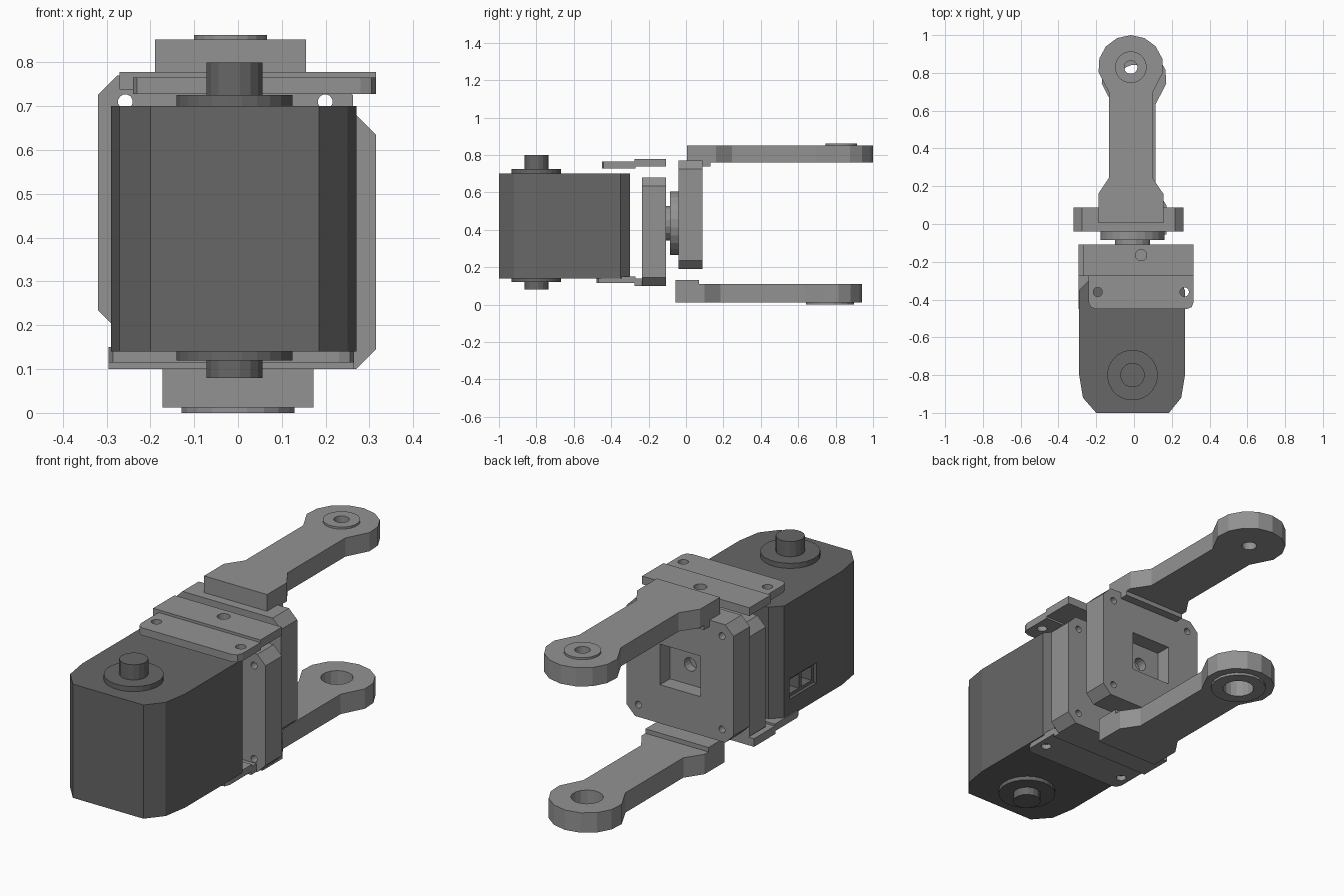
import bpy, bmesh, math
from mathutils import Vector

if "Cube" in bpy.data.objects:
    bpy.data.objects.remove(bpy.data.objects["Cube"], do_unlink=True)


def material(name, value):
    m = bpy.data.materials.new(name)
    m.use_nodes = True
    colour = (value, value, value, 1)
    m.diffuse_color = colour
    m.node_tree.nodes["Principled BSDF"].inputs["Base Color"].default_value = colour
    return m


LIGHT = material("light grey", 0.29)
DARK = material("dark grey", 0.135)


def prism(name, pts, axis, lo, hi, mat=LIGHT):
    """Extrude a 2D outline from lo to hi along an axis."""
    place = {"x": lambda u, v, w: (w, u, v),
             "y": lambda u, v, w: (u, w, v),
             "z": lambda u, v, w: (u, v, w)}[axis]
    bm = bmesh.new()
    face = bm.faces.new([bm.verts.new(place(u, v, lo)) for u, v in pts])
    new = bmesh.ops.extrude_face_region(bm, geom=[face])["geom"]
    shift = Vector(place(0, 0, hi - lo))
    bmesh.ops.translate(bm, vec=shift, verts=[g for g in new if isinstance(g, bmesh.types.BMVert)])
    bmesh.ops.recalc_face_normals(bm, faces=bm.faces)
    me = bpy.data.meshes.new(name)
    bm.to_mesh(me)
    bm.free()
    me.materials.append(mat)
    ob = bpy.data.objects.new(name, me)
    bpy.context.collection.objects.link(ob)
    return ob


def ring(cu, cv, r, n=16):
    return [(cu + r * math.cos(math.tau * (i + .5) / n),
             cv + r * math.sin(math.tau * (i + .5) / n)) for i in range(n)]


def rect(u0, u1, v0, v1, c=0.0):
    """Rectangle outline with optional chamfered corners."""
    if not c:
        return [(u0, v0), (u1, v0), (u1, v1), (u0, v1)]
    return [(u0 + c, v0), (u1 - c, v0), (u1, v0 + c), (u1, v1 - c),
            (u1 - c, v1), (u0 + c, v1), (u0, v1 - c), (u0, v0 + c)]


def combine(ob, others, operation="DIFFERENCE"):
    """Apply booleans and discard the helper solids."""
    for other in others:
        other.hide_render = True
        mod = ob.modifiers.new("boolean", "BOOLEAN")
        mod.operation, mod.object, mod.solver = operation, other, "EXACT"
        bpy.context.view_layer.update()
        result = ob.evaluated_get(bpy.context.evaluated_depsgraph_get())
        me = bpy.data.meshes.new_from_object(result)
        ob.modifiers.clear()
        ob.data = me
        bpy.data.objects.remove(other, do_unlink=True)


# Motor body with a connector socket on its -x side
body = prism("motor_body", [(-.2, -1), (.185, -1), (.25, -.92), (.27, -.8), (.27, -.35),
                            (.23, -.3), (-.24, -.3), (-.29, -.35), (-.29, -.8), (-.27, -.92)],
             "z", .14, .70, DARK)
combine(body, [prism("cutter", rect(-.60, -.39, .225, .325), "x", -.4, -.275)])
combine(body, [prism("cutter", rect(y, y + .08, .24, .31), "x", -.4, -.21) for y in (-.585, -.485)])

# Output shaft and collars through the body
for side, collar, shaft in (("top", (.69, .725), (.72, .80)), ("bottom", (.12, .15), (.08, .125))):
    prism(side + "_collar", ring(-.008, -.8, .134, 24), "z", *collar, DARK)
    prism(side + "_shaft", ring(-.008, -.8, .065), "z", *shaft, DARK)


# Mounting plates above and below the motor
def mount_plate(name, x0, x1, y0, lip, rear, bolt_y):
    c = .035
    front = [(x0, -.27), (x0, y0 + c), (x0 + .01, y0 + .01), (x0 + c, y0),
             (x1 - c, y0), (x1 - .01, y0 + .01), (x1, y0 + c), (x1, -.27)]
    lip_part = prism(name, front, "z", *lip)
    rear_part = prism(name + "_rear", rect(x0 if lip[0] < .5 else -.27, x1, -.275, -.108), "z", *rear)
    combine(lip_part, [prism("cutter", ring(x, bolt_y, .024), "z", -.2, 1)
                       for x in (x0 + .048, x1 - .048)])
    combine(rear_part, [prism("cutter", ring((x0 + x1) / 2, -.165, .03), "z", -.2, 1)])


mount_plate("top_mount_plate", -.24, .315, -.45, (.728, .765), (.738, .778), -.36)
mount_plate("bottom_mount_plate", -.295, .265, -.478, (.115, .15), (.10, .14), -.39)


# Square flanges with chamfered corners and corner bolt holes
def flange(name, x0, x1, y0, y1, z0, z1):
    ob = prism(name, rect(x0, x1, z0, z1, .045), "y", y0, y1)
    combine(ob, [prism("cutter", ring(x, z, .017, 12), "y", -.9, .9)
                 for x in (x0 + .063, x1 - .063) for z in (z0 + .06, z1 - .06)])
    return ob


flange("front_flange", -.27, .315, -.235, -.108, .10, .68)
rear = flange("rear_flange", -.32, .262, -.04, .087, .19, .77)
combine(rear, [prism("cutter", rect(-.14, .08, .38, .58), "y", .01, .3),
               prism("cutter", ring(-.03, .48, .033), "y", -.035, .3)])

# Turning coupler between the flanges
prism("coupler_disc", ring(-.008, .435, .172, 24), "y", -.085, -.035)
prism("coupler_hub", ring(-.008, .435, .095), "y", -.112, -.08)


# Fork arms: broad foot, narrow shank and faceted round head
def fork_arm(name, cx, dy, z0, z1, step, boss, boss_r, hole_r):
    def half(s):
        return [(cx + s * .172, dy + .005), (cx + s * .172, dy + .16),
                (cx + s * .115, dy + .245), (cx + s * .115, dy + .695)]
    head = [(cx + .173 * math.cos(a), dy + .83 + .17 * math.sin(a))
            for a in (math.pi * (i / 8 * 1.1 - .05) for i in range(9))]
    ob = prism(name, half(1) + head + half(-1)[::-1], "z", z0, z1)
    foot = prism("foot", rect(cx - .172, cx + .172, dy + .005, dy + .13), "z", *step)
    disc = prism("boss", ring(cx, dy + .83, boss_r, 20), "z", *boss)
    combine(ob, [foot, disc], "UNION")
    combine(ob, [prism("cutter", ring(cx, dy + .83, hole_r), "z", -.3, 1.2)])


fork_arm("upper_fork_arm", -.017, 0, .76, .852, (.738, .80), (.80, .862), .084, .035)
fork_arm("lower_fork_arm", 0, -.06, .012, .11, (.05, .132), (0, .05), .13, .073)
